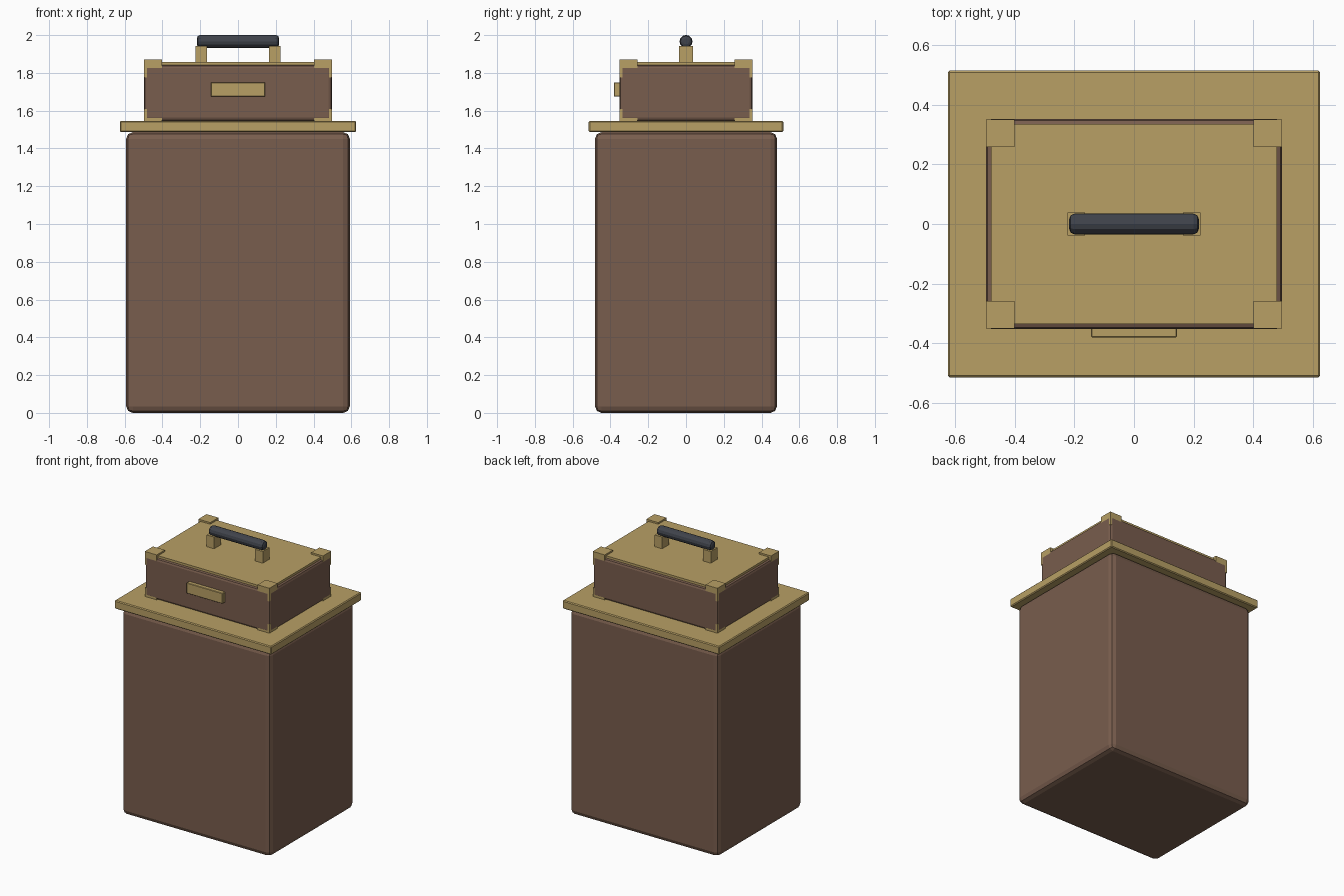
import bpy
import math

if "Cube" in bpy.data.objects:
    bpy.data.objects.remove(bpy.data.objects["Cube"])


def mat(name, col):
    m = bpy.data.materials.new(name)
    m.diffuse_color = (*col, 1)
    m.use_nodes = True
    m.node_tree.nodes["Principled BSDF"].inputs["Base Color"].default_value = m.diffuse_color
    return m


WOOD = mat("brown", (0.19, 0.11, 0.075))
BRASS = mat("brass", (0.48, 0.35, 0.13))
DARK = mat("dark_grip", (0.05, 0.056, 0.07))


def finish(ob, name, material, bevel, segments):
    ob.name = name
    ob.data.materials.append(material)
    bpy.ops.object.transform_apply(location=False, rotation=True, scale=True)
    if bevel:
        b = ob.modifiers.new("bevel", "BEVEL")
        b.width, b.segments, b.limit_method = bevel, segments, "ANGLE"
        b.angle_limit = math.radians(40)
    return ob


def box(name, lo, hi, material, bevel=0, segments=1):
    bpy.ops.mesh.primitive_cube_add(
        size=1, location=[(a + b) / 2 for a, b in zip(lo, hi)])
    ob = bpy.context.object
    ob.scale = [b - a for a, b in zip(lo, hi)]
    return finish(ob, name, material, bevel, segments)


# Pedestal and its overhanging top slab
box("pedestal_body", (-0.592, -0.482, 0), (0.592, 0.482, 1.486), WOOD, 0.035, 2)
box("pedestal_top", (-0.625, -0.515, 1.486), (0.625, 0.515, 1.546), BRASS, 0.006)

# Case with inset lid panel
box("case_body", (-0.497, -0.352, 1.546), (0.497, 0.352, 1.842), WOOD, 0.017, 2)
box("case_lid", (-0.48, -0.335, 1.835), (0.48, 0.335, 1.858), BRASS)

# Corner blocks, nearly flush with the case sides
for sx in (-1, 1):
    for sy in (-1, 1):
        for label, z0, z1 in (("lower", 1.515, 1.61), ("upper", 1.775, 1.87)):
            xs = sorted((sx * 0.402, sx * 0.4965))
            ys = sorted((sy * 0.258, sy * 0.3515))
            box(label + "_corner", (xs[0], ys[0], z0), (xs[1], ys[1], z1), BRASS)

# Front plate
box("front_plate", (-0.144, -0.381, 1.674), (0.144, -0.345, 1.75), BRASS, 0.003)

# Carrying handle
for sx in (-1, 1):
    xs = sorted((sx * 0.164, sx * 0.224))
    box("handle_post", (xs[0], -0.038, 1.85), (xs[1], 0.038, 1.942), BRASS)
bpy.ops.mesh.primitive_cylinder_add(
    vertices=12, radius=0.0345, depth=0.436, location=(0, 0, 1.9665),
    rotation=(0, math.pi / 2, 0))
finish(bpy.context.object, "handle_grip", DARK, 0.018, 2)
